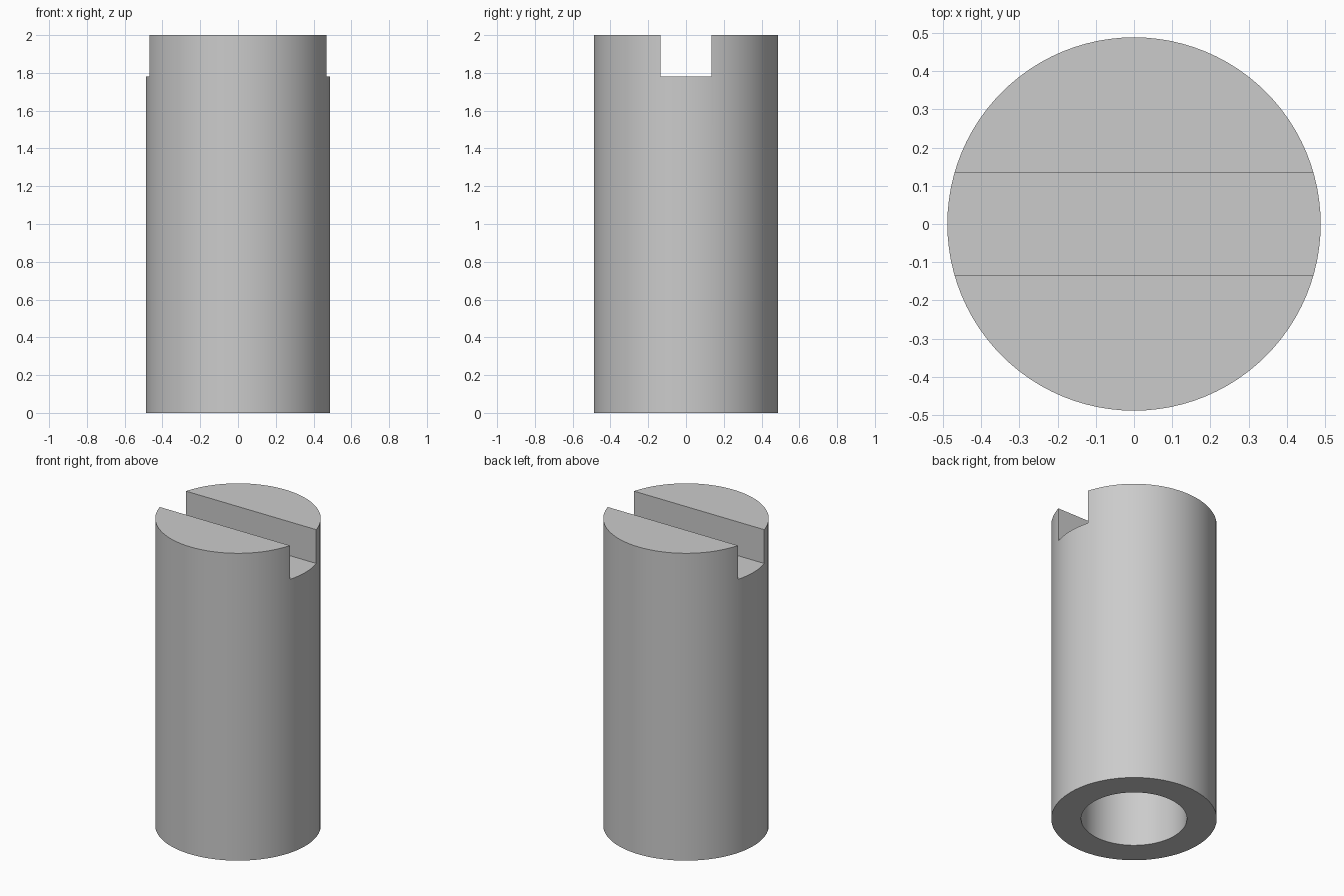
import bpy
import bmesh
import math
from mathutils import Vector

if "Cube" in bpy.data.objects:
    bpy.data.objects.remove(bpy.data.objects["Cube"], do_unlink=True)

RADIUS, HEIGHT = 0.488, 2.0
BORE_RADIUS, BORE_DEPTH = 0.312, 1.55
SLOT_HALF_WIDTH, SLOT_FLOOR = 0.135, 1.78
SIDES = 96

grey = bpy.data.materials.new("plain grey")
grey.use_nodes = True
colour = (0.6, 0.6, 0.6, 1)
grey.diffuse_color = colour
grey.node_tree.nodes["Principled BSDF"].inputs["Base Color"].default_value = colour


def cylinder(name, radius, bottom, top):
    bpy.ops.mesh.primitive_cylinder_add(
        vertices=SIDES, radius=radius, depth=top - bottom,
        location=(0, 0, (bottom + top) / 2))
    obj = bpy.context.object
    obj.name = name
    return obj


def cut(target, cutter):
    mod = target.modifiers.new(cutter.name, "BOOLEAN")
    mod.operation = "DIFFERENCE"
    mod.solver = "EXACT"
    mod.object = cutter
    bpy.context.view_layer.objects.active = target
    bpy.ops.object.modifier_apply(modifier=mod.name)
    bpy.data.objects.remove(cutter, do_unlink=True)


# Solid round body
body = cylinder("slotted_sleeve", RADIUS, 0, HEIGHT)

# Blind bore from the underside
cut(body, cylinder("bore_cutter", BORE_RADIUS, -0.1, BORE_DEPTH))

# Straight slot across the closed top, running along x
slot_top = HEIGHT + 0.1
bpy.ops.mesh.primitive_cube_add(size=1, location=(0, 0, (SLOT_FLOOR + slot_top) / 2))
slot = bpy.context.object
slot.name = "slot_cutter"
slot.scale = (RADIUS * 3, SLOT_HALF_WIDTH * 2, slot_top - SLOT_FLOOR)
bpy.context.view_layer.update()
cut(body, slot)

# Smooth walls with crisp edges
body.data.materials.clear()
body.data.materials.append(grey)
bpy.ops.object.select_all(action="DESELECT")
body.select_set(True)
bpy.context.view_layer.objects.active = body
bpy.ops.object.shade_smooth_by_angle(angle=math.radians(30))
